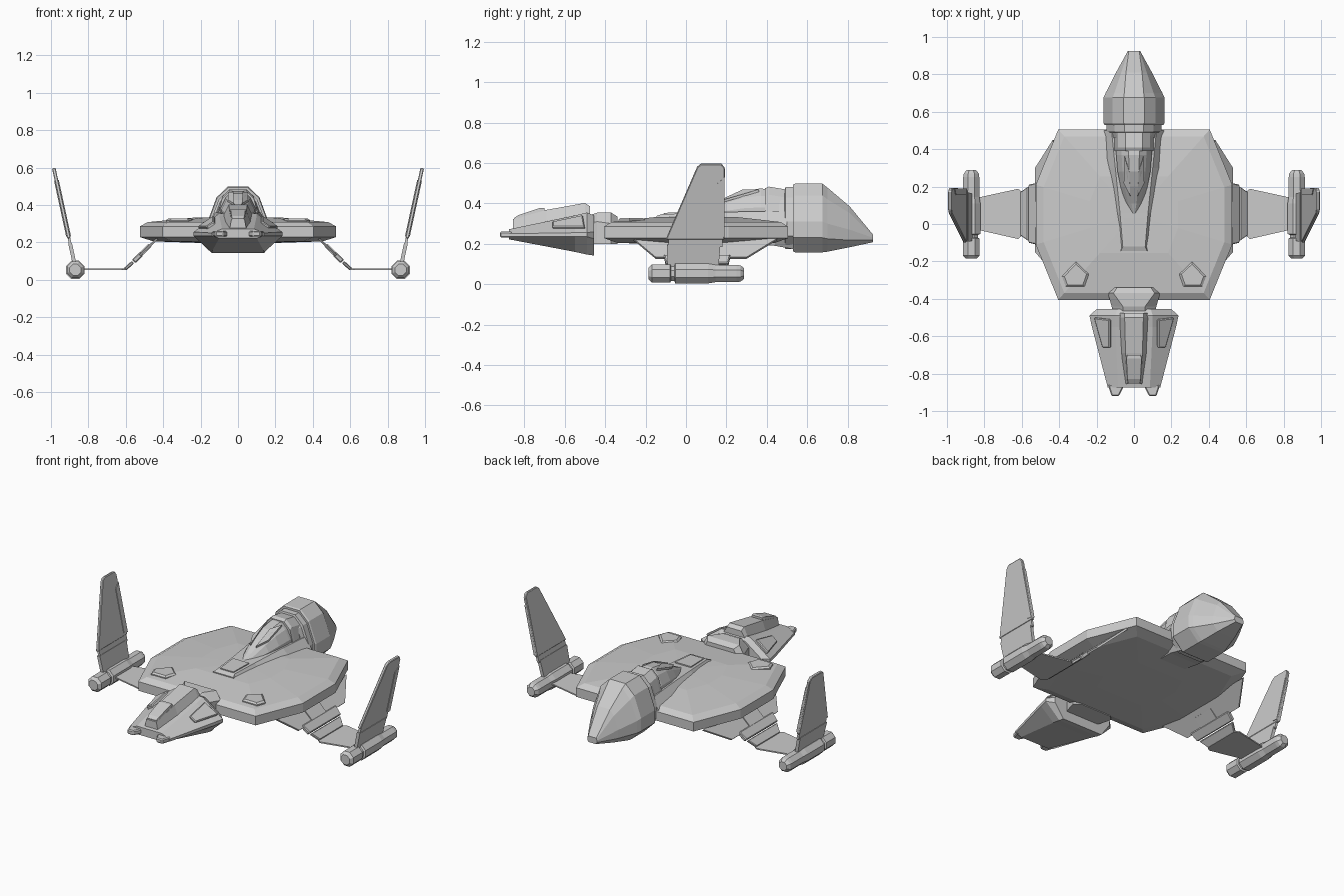
import bpy, bmesh, math
from mathutils import Vector


def finish(name, bm, mirror=False, bevel=0):
    bmesh.ops.recalc_face_normals(bm, faces=bm.faces)
    me = bpy.data.meshes.new(name)
    bm.to_mesh(me)
    bm.free()
    ob = bpy.data.objects.new(name, me)
    bpy.context.collection.objects.link(ob)
    if bevel:
        b = ob.modifiers.new("edge", 'BEVEL')
        b.width, b.segments, b.limit_method = bevel, 1, 'ANGLE'
    if mirror:
        ob.modifiers.new("mirror", 'MIRROR').use_mirror_merge = False
    return ob


def loft(name, rings, **kw):
    """Skin a list of equal-length closed rings and cap both ends."""
    bm = bmesh.new()
    vs = [[bm.verts.new(p) for p in r] for r in rings]
    n = len(vs[0])
    for a, b in zip(vs, vs[1:]):
        for i in range(n):
            j = (i + 1) % n
            bm.faces.new((a[i], a[j], b[j], b[i]))
    bm.faces.new(vs[0])
    bm.faces.new(vs[-1])
    return finish(name, bm, **kw)


def half(y, *pts):
    """Symmetric cross-section at y from right-hand (x, z) points."""
    return [(x, y, z) for x, z in pts] + [(-x, y, z) for x, z in reversed(pts)]


def plate(name, pts, t, mirror=True, bevel=0):
    """Flat polygon thickened by t, centred on its plane."""
    p = [Vector(q) for q in pts]
    n = (p[1] - p[0]).cross(p[2] - p[0]).normalized() * t / 2
    return loft(name, [[q - n for q in p], [q + n for q in p]], mirror=mirror, bevel=bevel)


# Main hull: faceted eight-sided disc
outline = [(.405, -.405), (.525, -.11), (.525, .21), (.405, .505)]
outline += [(-x, y) for x, y in reversed(outline)]
layers = [(.40, .197), (.86, .205), (1, .228), (1, .285), (.92, .308), (.45, .332), (.2, .335)]
loft("main_hull", [[(x * s, .05 + (y - .05) * s, z) for x, y in outline] for s, z in layers])

# Raised spine plate and its step
loft("spine_plate", [
    half(-.145, (.07, .338), (.078, .31)),
    half(-.12, (.06, .347), (.078, .31)),
    half(.06, (.075, .352), (.11, .31)),
    half(.30, (.10, .36), (.15, .31)),
    half(.50, (.12, .36), (.16, .29))])
plate("spine_panel", [(-.045, -.11, .347), (.045, -.11, .347), (.055, .03, .352), (-.055, .03, .352)],
      .012, mirror=False)

# Pentagonal deck hatches
pent = [(.385, -.28), (.31, -.2), (.24, -.265), (.265, -.335), (.365, -.335)]
cx, cy = .313, -.28
loft("deck_hatch", [[(cx + (x - cx) * s, cy + (y - cy) * s, z) for x, y in pent]
                    for s, z in [(1, .29), (1, .318), (.82, .327)]], mirror=True)

# Neck joining hull and head
loft("neck", [
    half(-.34, (.09, .335), (.11, .30), (.11, .20)),
    half(-.37, (.11, .354), (.14, .30), (.14, .20)),
    half(-.44, (.06, .354), (.12, .31), (.12, .20)),
    half(-.48, (.06, .34), (.11, .30), (.10, .20))])

# Head: wedge with flared cheeks
loft("head", [
    half(-.455, (.09, .34), (.20, .26), (.20, .225), (.14, .142)),
    half(-.49, (.10, .355), (.238, .255), (.238, .235), (.14, .147)),
    half(-.55, (.10, .34), (.225, .255), (.225, .235), (.135, .16)),
    half(-.875, (.085, .272), (.14, .25), (.14, .235), (.10, .222))])
# Twin prongs at the nose
plate("nose_prong", [(.05, -.86, .245), (.14, -.86, .245), (.12, -.92, .245), (.08, -.92, .245)],
      .03, bevel=.006)
# Stepped crest along the head
loft("head_crest", [
    half(-.475, (.05, .385), (.085, .33)),
    half(-.50, (.05, .402), (.085, .33)),
    half(-.69, (.045, .368), (.07, .30)),
    half(-.855, (.035, .322), (.045, .27))])
loft("crest_box", [
    half(-.70, (.035, .378), (.045, .33)),
    half(-.72, (.04, .378), (.045, .33)),
    half(-.83, (.035, .342), (.042, .29)),
    half(-.85, (.03, .328), (.04, .28))])
# Cheek panels on the sloping sides
plate("cheek_panel", [(.125, -.51, .335), (.21, -.50, .276), (.165, -.66, .277), (.125, -.66, .303)],
      .022, bevel=.005)

# Canopy: faceted teardrop
loft("canopy", [half(y, (w * .3, t), (w * .7, t - (t - .33) * .25), (w, t - (t - .33) * .65), (w, .32))
                for y, w, t in [(.05, .012, .35), (.11, .045, .374), (.20, .072, .425),
                                (.28, .088, .46), (.37, .095, .474), (.50, .098, .455)]])
plate("canopy_brow", [(.02, .15, .402), (.055, .22, .422), (.05, .36, .463), (.025, .28, .462)], .012)
loft("canopy_rear_block", [half(y, (.045, t), (.085, t - .04), (.105, .36))
                           for y, t in [(.39, .474), (.41, .483), (.51, .466)]])

# Rear engine: collar, drum and tapered tail
drum = [(.055, .498), (.115, .44), (.163, .31), (.163, .23), (.09, .158)]
def ring(y, s):
    return half(y, *[(x * s, .32 + (z - .32) * s) for x, z in drum])
loft("engine_collar", [ring(.46, .78), ring(.488, .82), ring(.492, .9), ring(.535, .9)])
loft("engine_tail", [
    ring(.53, .97), ring(.54, 1), ring(.675, 1),
    half(.70, (.052, .478), (.105, .42), (.152, .30), (.152, .225), (.085, .161)),
    half(.81, (.043, .385), (.068, .352), (.096, .27), (.096, .218), (.06, .183)),
    half(.925, (.028, .246), (.03, .24), (.033, .23), (.033, .22), (.025, .208))])
loft("engine_keel", [half(.34, (.09, .25), (.09, .2)), half(.44, (.13, .25), (.10, .19)),
                     half(.54, (.14, .25), (.09, .172))])

# Drooping struts, hinges and thin outer plates
plate("strut", [(.43, -.26, .222), (.43, .45, .222), (.525, .30, .13), (.525, -.15, .13)], .012)
plate("strut_rib", [(.47, -.02, .185), (.47, .12, .185), (.53, .12, .126), (.53, -.02, .126)], .022)
plate("hinge_upper", [(.515, -.11, .14), (.515, .22, .14), (.558, .21, .098), (.558, -.10, .098)],
      .026, bevel=.005)
plate("hinge_lower", [(.562, -.09, .094), (.562, .20, .094), (.604, .17, .056), (.604, -.06, .056)],
      .018, bevel=.004)
plate("outer_plate", [(.595, -.06, .055), (.62, -.08, .055), (.84, -.03, .055), (.84, .14, .055),
                      (.62, .188, .055), (.595, .17, .055)], .008)

# Octagonal pods
def octagon(y, r):
    R = r / math.cos(math.pi / 8)
    return [(.87 + R * math.cos(a), y, .053 + R * math.sin(a))
            for a in [math.pi / 8 * (2 * k + 1) for k in range(8)]]
loft("pod", [octagon(y, r) for y, r in [
    (-.185, .03), (-.168, .045), (-.078, .045), (-.073, .036), (-.058, .036), (-.053, .049),
    (.11, .049), (.145, .043), (.25, .043), (.27, .04), (.288, .026)]], mirror=True)

# Upright fins: root, joint and tapered blade leaning outward
def fin(y, z):
    return (.875 + (z - .09) * .217, y, z)
plate("fin_root", [fin(-.09, .07), fin(.16, .07), fin(.17, .195), fin(-.095, .195)], .02)
plate("fin_joint", [fin(-.09, .185), fin(.18, .185), fin(.18, .235), fin(-.085, .235)], .014)
plate("fin_blade", [fin(-.10, .222), fin(.19, .222), fin(.192, .575), fin(.175, .597),
                    fin(.075, .597), fin(.055, .58)], .019, bevel=.004)
plate("fin_flap", [fin(.155, .24), fin(.19, .235), fin(.19, .53), fin(.155, .50)], .026)
